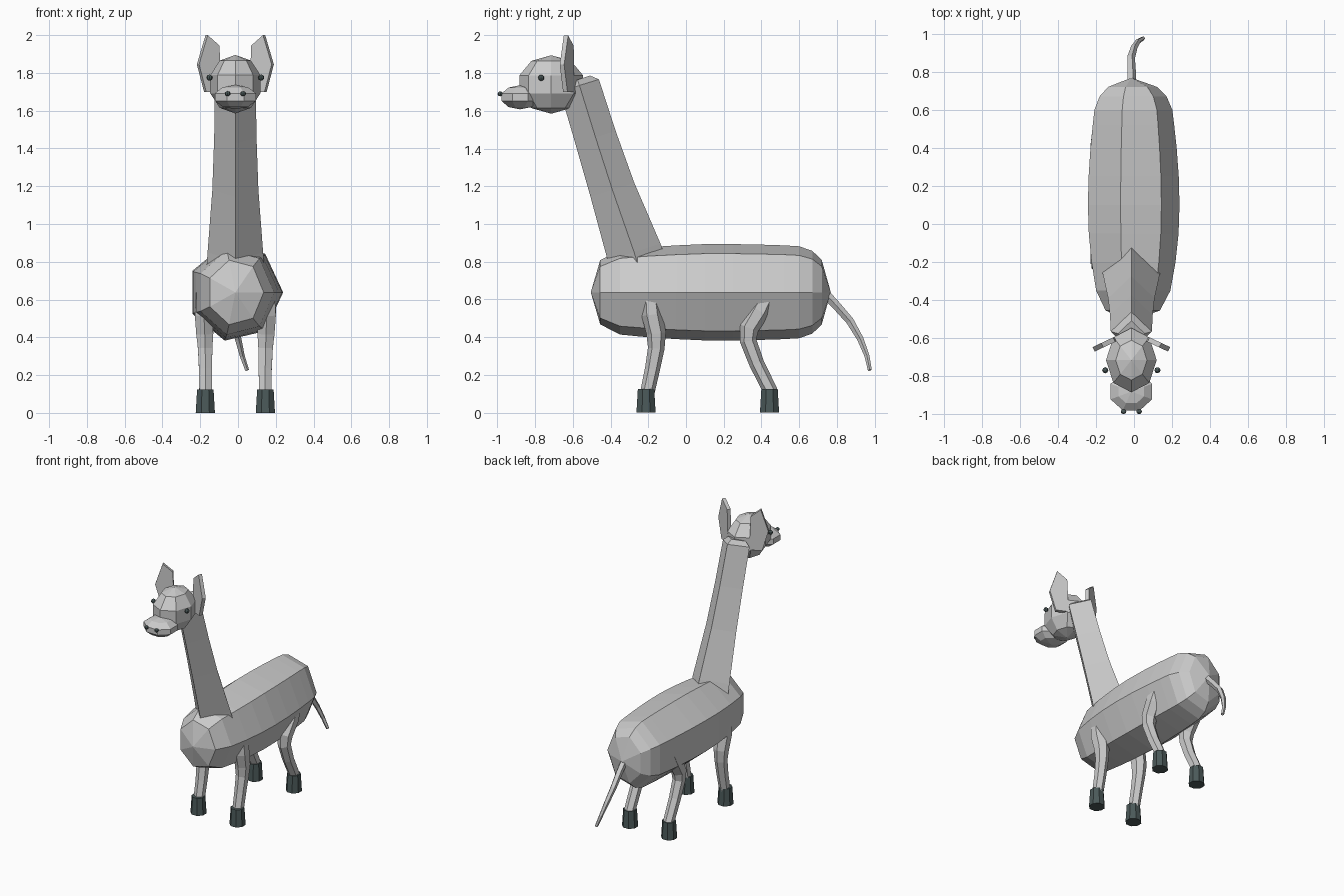
import bpy, bmesh, math
from mathutils import Vector

if "Cube" in bpy.data.objects:
    bpy.data.objects.remove(bpy.data.objects["Cube"])

CX = -0.014  # the animal's mid plane

dark = bpy.data.materials.new("dark_horn")
dark.diffuse_color = (0.07, 0.10, 0.10, 1)
dark.use_nodes = True
dark.node_tree.nodes["Principled BSDF"].inputs["Base Color"].default_value = dark.diffuse_color


def finish(name, bm, mat=None):
    bmesh.ops.remove_doubles(bm, verts=bm.verts, dist=0.0005)
    bmesh.ops.recalc_face_normals(bm, faces=bm.faces)
    me = bpy.data.meshes.new(name)
    bm.to_mesh(me)
    bm.free()
    ob = bpy.data.objects.new(name, me)
    bpy.context.collection.objects.link(ob)
    if mat:
        me.materials.append(mat)
    return ob


def tube(name, path, radii, sides, phase=0.0, mat=None):
    """Loft of polygon rings along a path; a radius is a number or an (x, depth) pair."""
    bm = bmesh.new()
    pts = [Vector(p) for p in path]
    rings = []
    for i, p in enumerate(pts):
        t = (pts[min(i + 1, len(pts) - 1)] - pts[max(i - 1, 0)]).normalized()
        u = Vector((1, 0, 0))
        u = (u - t * u.dot(t)).normalized()
        v = u.cross(t)
        r = radii[i] if isinstance(radii[i], tuple) else (radii[i], radii[i])
        angs = [phase + 2 * math.pi * k / sides for k in range(sides)]
        rings.append([bm.verts.new(p + u * r[0] * math.cos(a) + v * r[1] * math.sin(a)) for a in angs])
    for a, b in zip(rings, rings[1:]):
        for k in range(sides):
            j = (k + 1) % sides
            bm.faces.new((a[k], a[j], b[j], b[k]))
    bm.faces.new(rings[0])
    bm.faces.new(rings[-1])
    return finish(name, bm, mat)


def ball(name, loc, size, segs, rings, turn=0.0, mat=None):
    bm = bmesh.new()
    bmesh.ops.create_uvsphere(bm, u_segments=segs, v_segments=rings, radius=1)
    c, s = math.cos(turn), math.sin(turn)
    for v in bm.verts:
        x, y, z = v.co
        v.co = (loc[0] + size[0] * (c * x - s * y), loc[1] + size[1] * (s * x + c * y), loc[2] + size[2] * z)
    return finish(name, bm, mat)


# body: seven-sided capsule, slightly fuller in the middle
body = [(-0.505, 0, 0), (-0.455, .15, .175), (-0.35, .205, .23), (-0.2, .232, .245), (-0.05, .248, .255),
        (0.1, .253, .262), (0.25, .249, .262), (0.4, .238, .259), (0.52, .225, .255), (0.6, .215, .25),
        (0.67, .185, .225), (0.72, .135, .175), (0.768, 0, 0)]
tube("body", [(CX, y, 0.638) for y, a, b in body], [(max(a, 1e-5), max(b, 1e-5)) for y, a, b in body], 7)

# neck: four-sided, tapering upward
tube("neck", [(CX, -0.23, 0.70), (CX, -0.275, 0.85), (CX, -0.39, 1.18), (CX, -0.48, 1.46),
              (CX, -0.565, 1.735), (CX, -0.575, 1.765)],
     [.158, .147, .122, .112, .108, .07], 4)

# head and snout
ball("head", (CX, -0.715, 1.74), (.14, .178, .155), 8, 5)
ball("snout", (CX, -0.88, 1.672), (.124, .112, .064), 8, 5, math.pi / 8)

# paired parts
for side, s in (("left", -1), ("right", 1)):
    ball(f"{side}_eye", (CX + s * .137, -0.768, 1.775), (.016,) * 3, 8, 6, 0, dark)
    ball(f"{side}_nostril", (CX + s * .041, -0.985, 1.69), (.015, .014, .013), 8, 6, 0, dark)

    # ear: thin pentagonal plate turned a little outward
    outline = [(.152, 2.0), (.090, 1.945), (.080, 1.70), (.160, 1.70), (.198, 1.845)]
    bm = bmesh.new()
    n = Vector((s * .45, .89, 0)) * 0.013
    loops = []
    for d in (-1, 1):
        loops.append([bm.verts.new(Vector((CX + s * x, -0.565 - 0.47 * x, z)) + n * d) for x, z in outline])
        bm.faces.new(loops[-1])
    for k in range(5):
        j = (k + 1) % 5
        bm.faces.new((loops[0][k], loops[0][j], loops[1][j], loops[1][k]))
    finish(f"{side}_ear", bm)

    # legs: bent six-sided tubes ending in dark hooves
    legs = {"front": ([(.166, -.19, .64), (.166, -.18, .52), (.162, -.158, .42), (.16, -.158, .34),
                       (.158, -.178, .23), (.158, -.204, .11)], -0.212),
            "back": ([(.166, .45, .66), (.166, .39, .54), (.162, .335, .45), (.16, .33, .38),
                      (.158, .375, .26), (.158, .45, .11)], 0.443)}
    for end, (path, hy) in legs.items():
        tube(f"{side}_{end}_leg", [(CX + s * x, y, z) for x, y, z in path],
             [.048, .056, .052, .044, .040, .038], 6, math.pi / 6)
        hx = CX + s * .159
        tube(f"{side}_{end}_hoof", [(hx, hy, 0), (hx, hy, .125)], [.055, .047], 8, math.pi / 8, dark)

# tail: thin curved tube swinging slightly to one side
tube("tail", [(CX, .72, .65), (CX, .80, .565), (CX - .003, .87, .485), (.0, .925, .39),
              (.022, .96, .30), (.048, .975, .225)], [.026, .024, .022, .018, .014, .011], 5)
